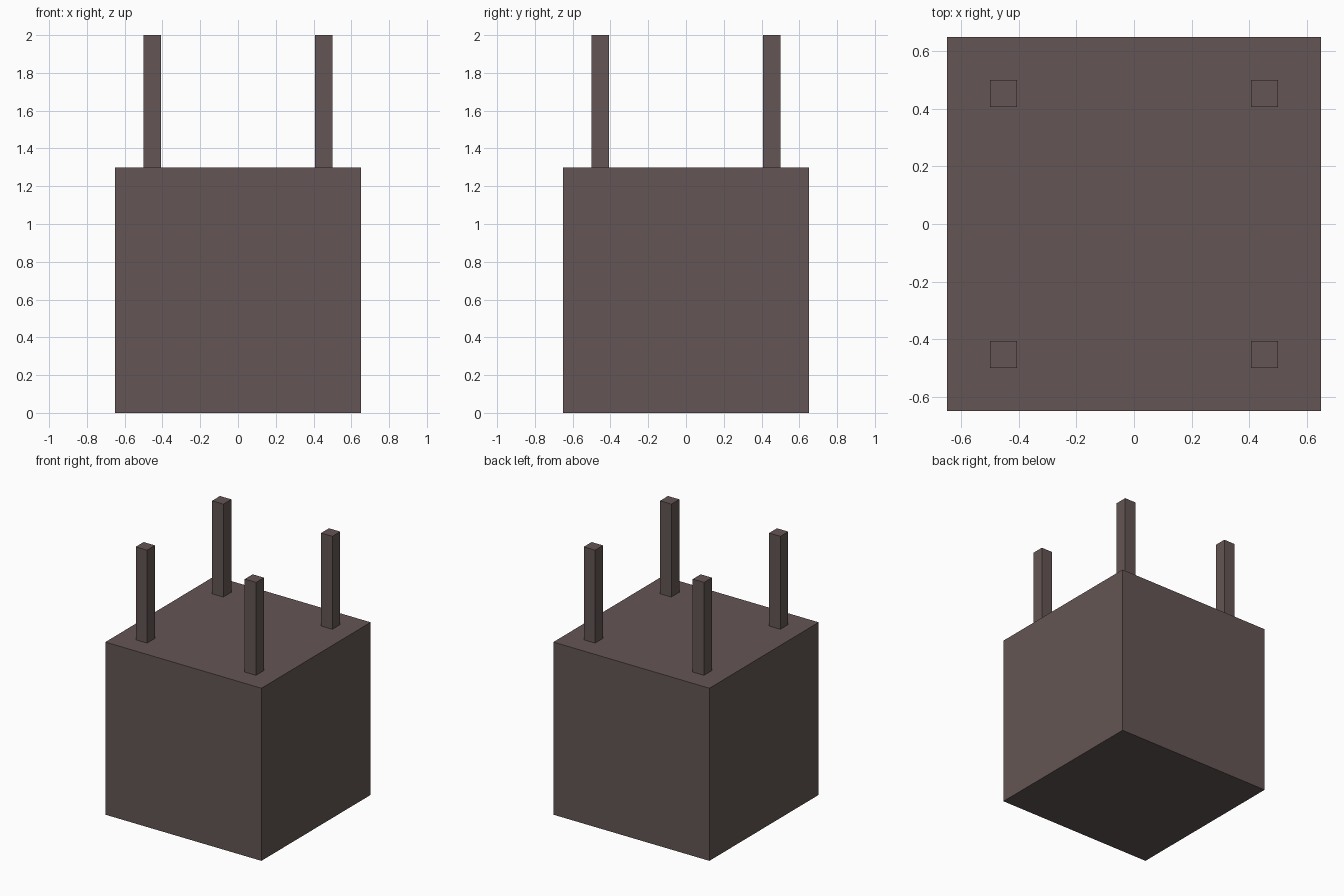
import bpy

if "Cube" in bpy.data.objects:
    bpy.data.objects.remove(bpy.data.objects["Cube"])

brown = bpy.data.materials.new("dark_brown")
brown.diffuse_color = (0.127, 0.093, 0.089, 1.0)
brown.use_nodes = True
brown.node_tree.nodes["Principled BSDF"].inputs["Base Color"].default_value = brown.diffuse_color


def box(name, centre, size):
    bpy.ops.mesh.primitive_cube_add(size=1, location=centre)
    obj = bpy.context.object
    obj.name = name
    obj.scale = size
    bpy.ops.object.transform_apply(location=False, rotation=False, scale=True)
    obj.data.materials.append(brown)
    return obj


# Main block
BODY, TOP = 1.30, 2.0
box("body", (0, 0, BODY / 2), (BODY, BODY, BODY))

# Four square posts standing on the block
POST, OFFSET = 0.094, 0.454
for y, depth in ((-OFFSET, "front"), (OFFSET, "back")):
    for x, side in ((-OFFSET, "left"), (OFFSET, "right")):
        box(f"{depth}_{side}_post", (x, y, (BODY + TOP) / 2),
            (POST, POST, TOP - BODY))
